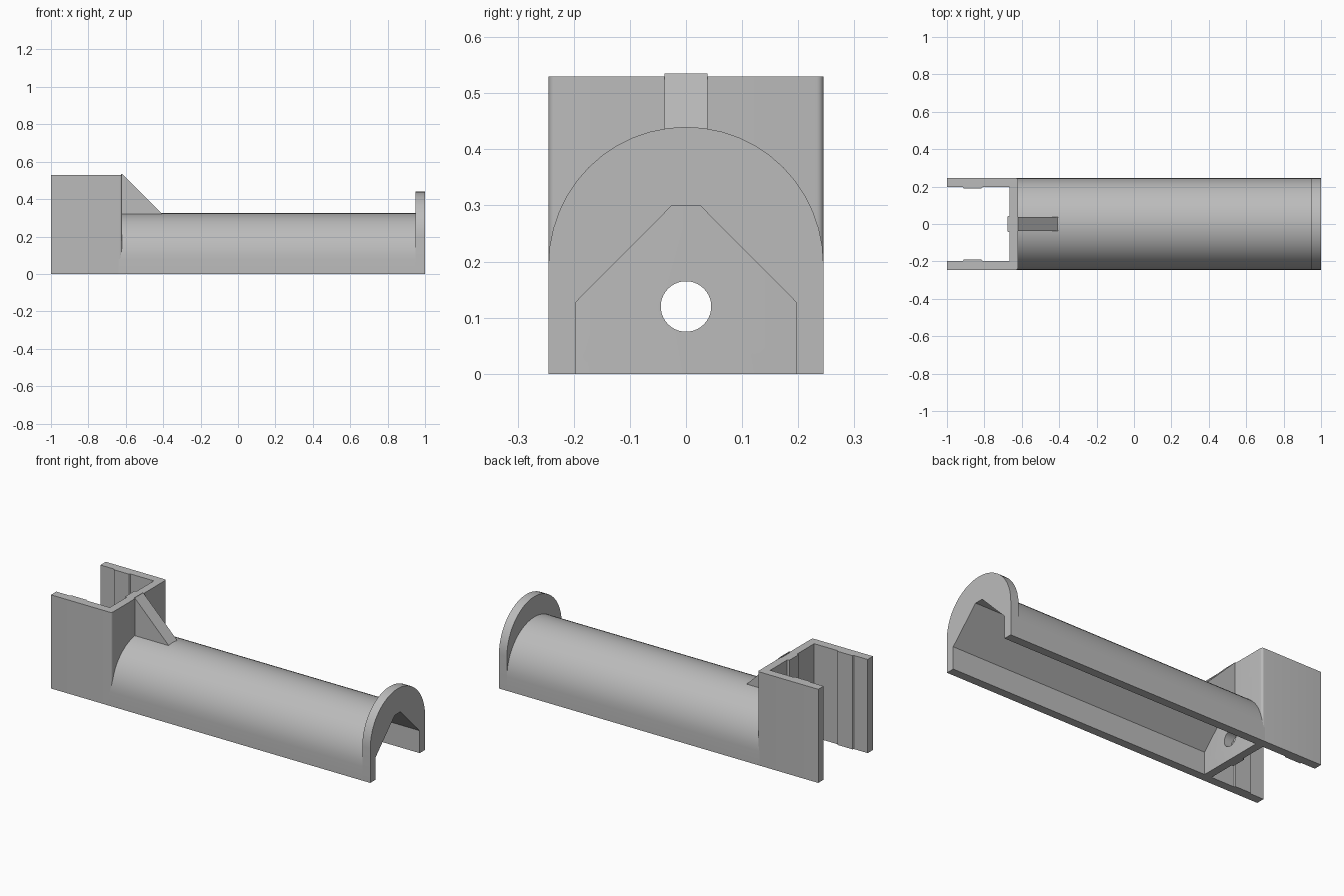
import bpy, bmesh, math
from mathutils import Vector

if "Cube" in bpy.data.objects:
    bpy.data.objects.remove(bpy.data.objects["Cube"])

grey = bpy.data.materials.new("matte_grey")
grey.use_nodes = True
COLOUR = (0.5, 0.5, 0.5, 1)
grey.diffuse_color = COLOUR
grey.node_tree.nodes["Principled BSDF"].inputs["Base Color"].default_value = COLOUR

HALF = 0.245       # half width of the whole holder
INNER = 0.197      # half width of the open channel
WALL_X = -0.62     # outer face of the end wall
HEIGHT = 0.53      # bracket height


def extrude(name, points, direction, smooth=True):
    """Fill a closed 3D outline and extrude it along a direction."""
    bm = bmesh.new()
    face = bm.faces.new([bm.verts.new(p) for p in points])
    result = bmesh.ops.extrude_face_region(bm, geom=[face])
    moved = [g for g in result["geom"] if isinstance(g, bmesh.types.BMVert)]
    bmesh.ops.translate(bm, verts=moved, vec=Vector(direction))
    bmesh.ops.recalc_face_normals(bm, faces=bm.faces)
    mesh = bpy.data.meshes.new(name)
    bm.to_mesh(mesh)
    bm.free()
    obj = bpy.data.objects.new(name, mesh)
    bpy.context.collection.objects.link(obj)
    mesh.materials.append(grey)
    if smooth:
        bpy.ops.object.select_all(action="DESELECT")
        obj.select_set(True)
        bpy.context.view_layer.objects.active = obj
        bpy.ops.object.shade_smooth_by_angle(angle=math.radians(30))
    return obj


def arch(name, x0, x1, centre_z, steps=24):
    """Round-topped section with a house-shaped channel open at the bottom."""
    outer = [(HALF, 0)]
    for i in range(steps + 1):
        a = math.pi * i / steps
        outer.append((HALF * math.cos(a), centre_z + HALF * math.sin(a)))
    outer.append((-HALF, 0))
    roof = [(INNER, 0), (INNER, 0.127), (0.025, 0.30)]
    inner = [(-y, z) for y, z in roof] + roof[::-1]
    return extrude(name, [(x0, y, z) for y, z in outer + inner], (x1 - x0, 0, 0))


# Spool bar and its end flange
arch("spool_bar", WALL_X - 0.02, 0.95, 0.08)
arch("end_flange", 0.95, 1.0, 0.195)

# U-shaped bracket with rounded outer corners
R = 0.012
corner = [(WALL_X - R + R * math.sin(a), HALF - R + R * math.cos(a))
          for a in (math.pi / 2 * i / 5 for i in range(6))]
half = [(-0.665, INNER), (-1, INNER), (-1, HALF)] + corner
outline = half + [(x, -y) for x, y in reversed(half)]
bracket = extrude("clamp_bracket", [(x, y, 0) for x, y in outline], (0, 0, HEIGHT), False)

# Raised grip pads inside the bracket
for side, label in ((1, "back"), (-1, "front")):
    pad = [(-0.915, INNER), (-0.91, 0.19), (-0.815, 0.19), (-0.81, INNER)]
    extrude(label + "_grip_pad", [(x, side * y, 0) for x, y in pad], (0, 0, HEIGHT))
rib = [(-0.665, 0.045), (-0.676, 0.04), (-0.676, -0.04), (-0.665, -0.045)]
centre_rib = extrude("centre_grip_pad", [(x, y, 0) for x, y in rib], (0, 0, HEIGHT), False)

# Screw hole through the end wall
ring = [(-0.75, 0.045 * math.cos(t), 0.12 + 0.045 * math.sin(t))
        for t in (math.tau * i / 40 for i in range(40))]
cutter = extrude("hole_cutter", ring, (0.2, 0, 0), False)
cutter.hide_render = True
for obj in (bracket, centre_rib):
    cut = obj.modifiers.new("screw_hole", "BOOLEAN")
    cut.operation = "DIFFERENCE"
    cut.solver = "EXACT"
    cut.object = cutter
    bpy.ops.object.select_all(action="DESELECT")
    obj.select_set(True)
    bpy.context.view_layer.objects.active = obj
    bpy.ops.object.modifier_apply(modifier=cut.name)
    bpy.ops.object.shade_smooth_by_angle(angle=math.radians(30))
bpy.data.objects.remove(cutter)

# Triangular gusset between the wall and the bar
gusset = [(WALL_X - 0.005, 0.535), (WALL_X, 0.535), (-0.405, 0.32), (WALL_X - 0.005, 0.31)]
extrude("gusset", [(x, -0.038, z) for x, z in gusset], (0, 0.076, 0), False)
